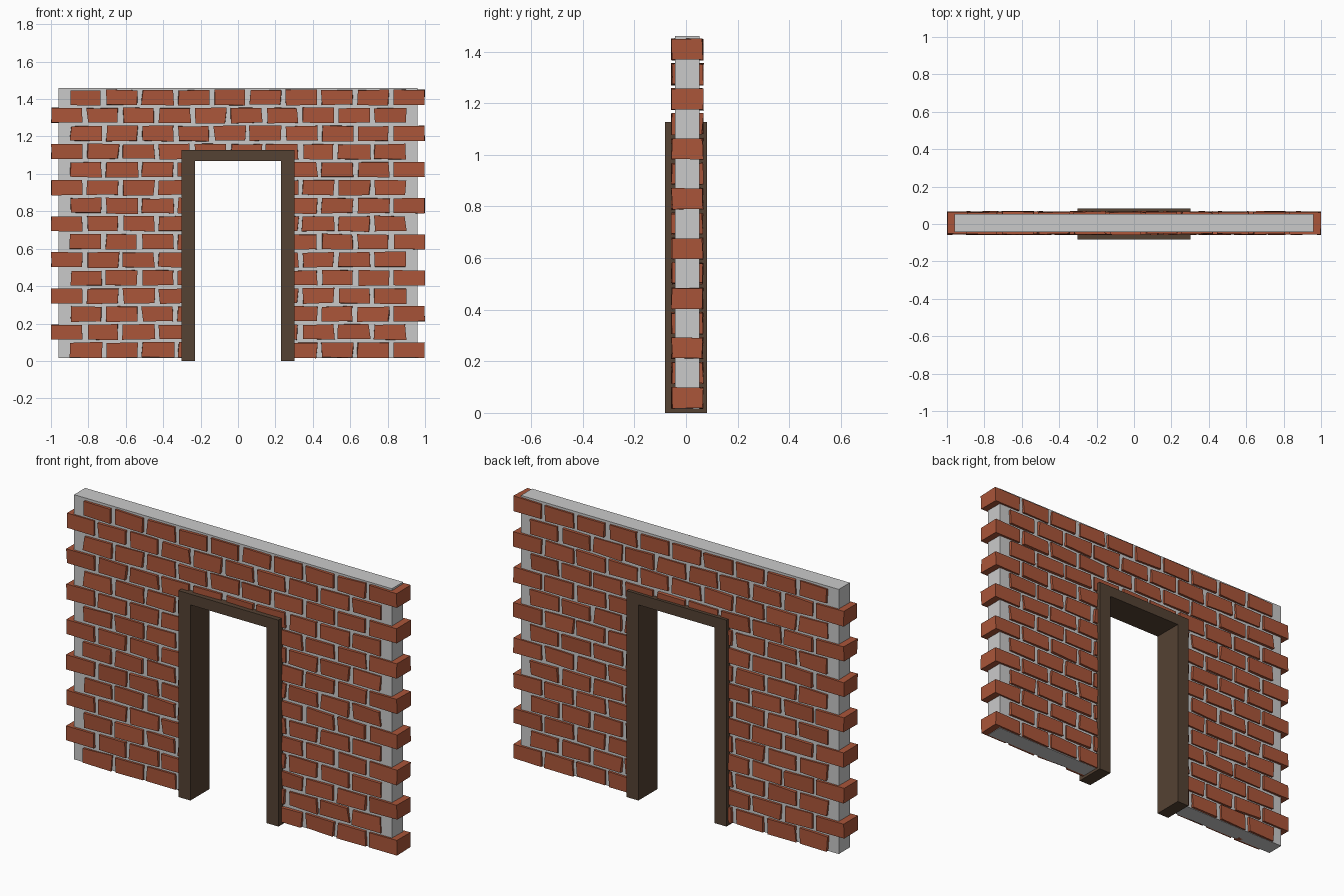
import bpy, bmesh, random

if "Cube" in bpy.data.objects:
    bpy.data.objects.remove(bpy.data.objects["Cube"])
random.seed(7)

def material(name, rgb):
    m = bpy.data.materials.new(name)
    m.diffuse_color = (*rgb, 1)
    m.use_nodes = True
    m.node_tree.nodes["Principled BSDF"].inputs["Base Color"].default_value = m.diffuse_color
    return m

BRICK = material("brick red", (0.40, 0.091, 0.041))
MORTAR = material("mortar grey", (0.59, 0.59, 0.59))
WOOD = material("dark wood", (0.089, 0.054, 0.033))

def finish(name, bm, mat):
    bmesh.ops.recalc_face_normals(bm, faces=bm.faces[:])
    me = bpy.data.meshes.new(name)
    bm.to_mesh(me)
    bm.free()
    me.materials.append(mat)
    ob = bpy.data.objects.new(name, me)
    bpy.context.collection.objects.link(ob)
    return ob

def add_box(bm, x0, x1, y0, y1, z0, z1, jx=0.0, jy=0.0, jz=0.0):
    """Box whose corners are nudged randomly to look hand made."""
    verts = bmesh.ops.create_cube(bm, size=1)["verts"]
    for v in verts:
        v.co.x = (x1 if v.co.x > 0 else x0) + random.uniform(-jx, jx)
        v.co.y = (y1 if v.co.y > 0 else y0) + random.uniform(-jy, jy)
        v.co.z = (z1 if v.co.z > 0 else z0) + random.uniform(-jz, jz)

def add_arch(name, xo, xi, z0, zi, zo, y0, y1, mat):
    """Upside-down U profile extruded through the wall."""
    bm = bmesh.new()
    pts = [(-xo, z0), (-xi, z0), (-xi, zi), (xi, zi), (xi, z0), (xo, z0), (xo, zo), (-xo, zo)]
    face = bm.faces.new([bm.verts.new((x, y0, z)) for x, z in pts])
    ext = bmesh.ops.extrude_face_region(bm, geom=[face])["geom"]
    for v in ext:
        if isinstance(v, bmesh.types.BMVert):
            v.co.y = y1
    return finish(name, bm, mat)

# Mortar core and door frame
add_arch("mortar_core", 0.96, 0.27, 0.015, 1.10, 1.46, -0.043, 0.053, MORTAR)
add_arch("door_frame", 0.302, 0.23, 0.0, 1.068, 1.127, -0.082, 0.082, WOOD)

# Running-bond brick courses
ROWS, PER_ROW = 15, 10
PITCH_X, PITCH_Z = 0.192, 0.0965
HALF_W, HALF_H = 0.083, 0.040
DOOR_X, DOOR_ROWS = 0.27, 11
Y_FRONT, Y_BACK = -0.055, 0.065

front, back, corner = bmesh.new(), bmesh.new(), bmesh.new()
for row in range(ROWS):
    zc = 0.058 + PITCH_Z * row
    side = 1 if row % 2 == 0 else -1        # end that carries the corner brick
    for k in range(PER_ROW):
        xc = side * (0.915 - PITCH_X * k)
        x0, x1 = xc - HALF_W, xc + HALF_W
        if k == 0:
            # full-depth corner brick
            add_box(corner, x0, x1, Y_FRONT, Y_BACK, zc - HALF_H, zc + HALF_H,
                    0.002, 0.003, 0.002)
            continue
        if row < DOOR_ROWS:                 # trim at the doorway
            if xc > 0:
                x0 = max(x0, DOOR_X)
            else:
                x1 = min(x1, -DOOR_X)
            if x1 - x0 < 0.03:
                continue
        for bm, ya, yb in ((front, Y_FRONT, -0.02), (back, 0.03, Y_BACK)):
            add_box(bm, x0, x1, ya, yb, zc - HALF_H, zc + HALF_H, 0.006, 0.004, 0.004)

finish("front_bricks", front, BRICK)
finish("back_bricks", back, BRICK)
finish("corner_bricks", corner, BRICK)
